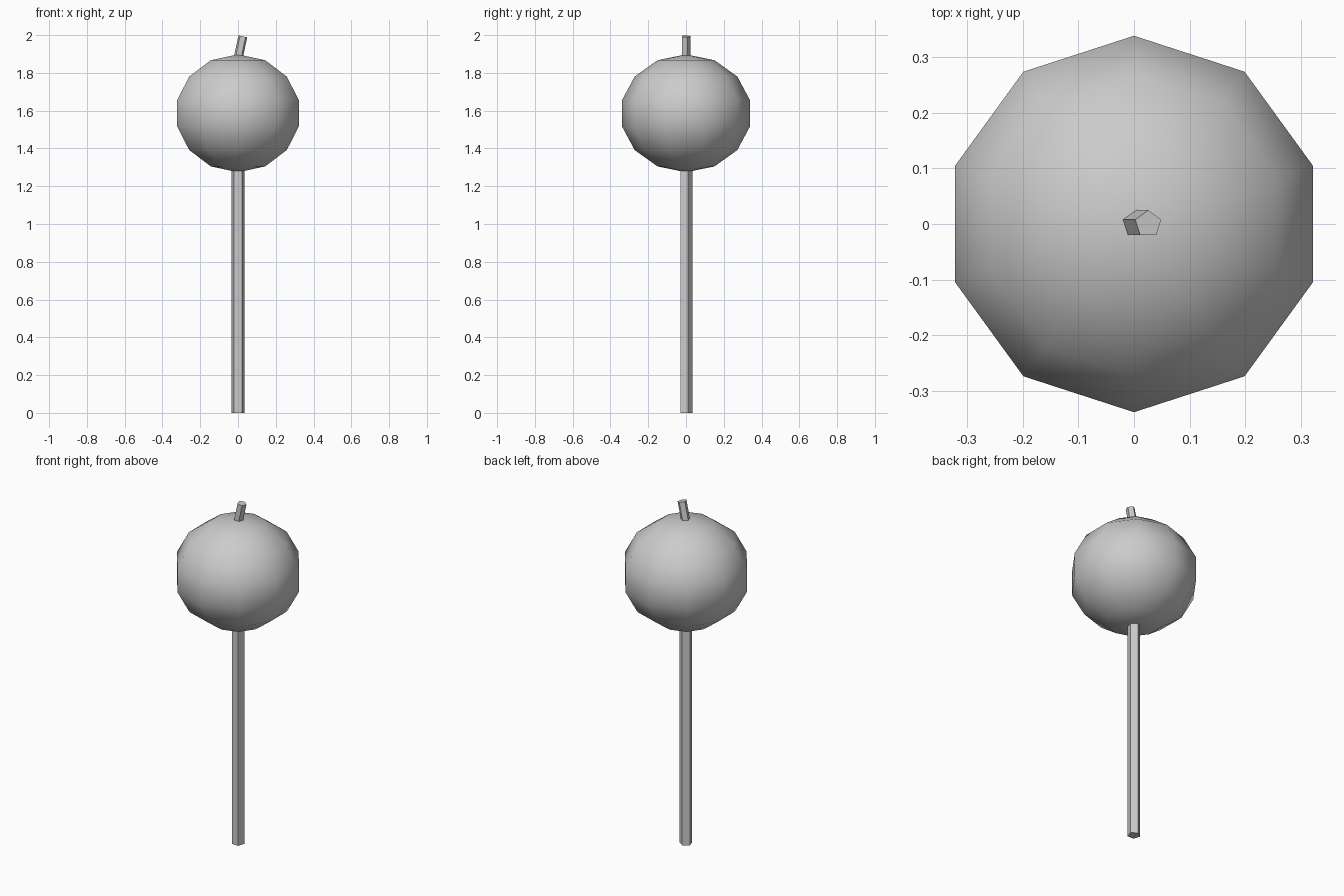
import bpy
from math import radians

if "Cube" in bpy.data.objects:
    bpy.data.objects.remove(bpy.data.objects["Cube"])


def post(name, radius, bottom, top, x=0.0, tilt=0.0):
    """Five-sided rod between two heights, optionally leaning towards +x."""
    bpy.ops.mesh.primitive_cylinder_add(
        vertices=5, radius=radius, depth=top - bottom,
        location=(x, 0, (top + bottom) / 2), rotation=(0, radians(tilt), 0))
    rod = bpy.context.object
    rod.name = name
    return rod


# Round head, slightly squashed in height
bpy.ops.mesh.primitive_uv_sphere_add(
    segments=10, ring_count=7, radius=1, location=(0, 0, 1.586))
head = bpy.context.object
head.name = "round_head"
head.scale = (0.3475, 0.3475, 0.312)
bpy.ops.object.shade_smooth()

# Long stick, running a little way into the head
post("stick", 0.035, 0.0, 1.32)

# Short leaning stem on top
post("top_stem", 0.025, 1.855, 1.995, x=0.011, tilt=12)
